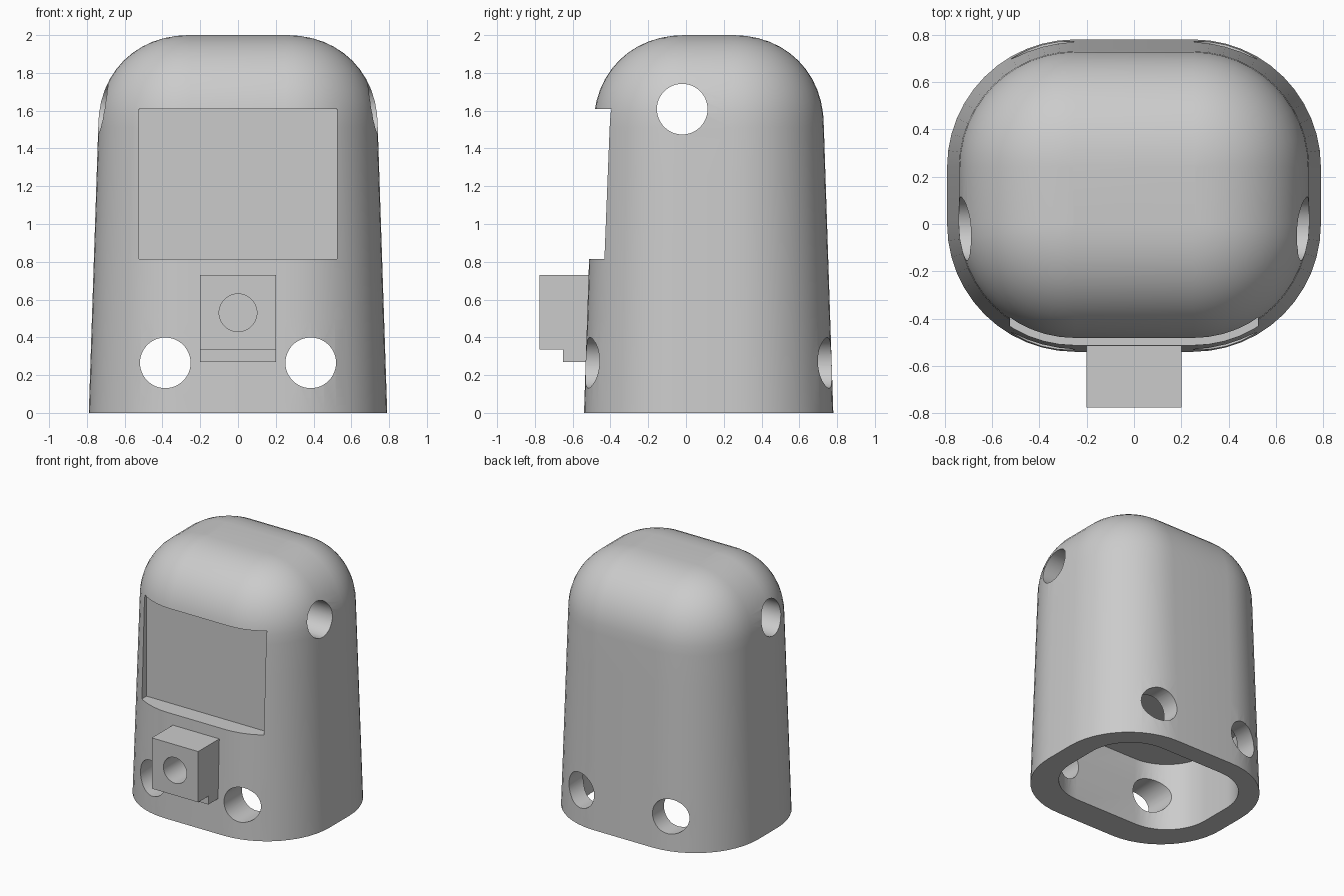
import bpy, bmesh, math
from mathutils import Matrix, Vector

if "Cube" in bpy.data.objects:
    bpy.data.objects.remove(bpy.data.objects["Cube"])

grey = bpy.data.materials.new("light grey")
grey.diffuse_color = (0.6, 0.6, 0.6, 1)
grey.use_nodes = True
grey.node_tree.nodes["Principled BSDF"].inputs["Base Color"].default_value = grey.diffuse_color


def finish(bm, name):
    bmesh.ops.recalc_face_normals(bm, faces=bm.faces[:])
    me = bpy.data.meshes.new(name)
    bm.to_mesh(me)
    bm.free()
    ob = bpy.data.objects.new(name, me)
    bpy.context.collection.objects.link(ob)
    me.materials.append(grey)
    return ob


def ring(bm, hx, y0, y1, r, z, n=12):
    """Rounded rectangle: core rectangle grown outward by r."""
    vs = []
    for k, (cx, cy) in enumerate([(hx, y1), (-hx, y1), (-hx, y0), (hx, y0)]):
        for i in range(n + 1):
            a = math.pi / 2 * (k + i / n)
            vs.append(bm.verts.new((cx + r * math.cos(a), cy + r * math.sin(a), z)))
    return vs


def loft(name, rings):
    bm = bmesh.new()
    loops = [ring(bm, *p) for p in rings]
    for a, b in zip(loops, loops[1:]):
        for i in range(len(a)):
            j = (i + 1) % len(a)
            bm.faces.new((a[i], a[j], b[j], b[i]))
    bm.faces.new(loops[0])
    bm.faces.new(loops[-1])
    return finish(bm, name)


def box(name, x, y, z):
    bm = bmesh.new()
    bmesh.ops.create_cube(bm, size=1)
    for v in bm.verts:
        v.co = Vector([(lo + hi) / 2 + c * (hi - lo) for c, (lo, hi) in zip(v.co, (x, y, z))])
    return finish(bm, name)


def rod(name, centre, axis, r, length):
    bm = bmesh.new()
    rot = Vector((0, 0, 1)).rotation_difference(Vector(axis)).to_matrix().to_4x4()
    bmesh.ops.create_cone(bm, cap_ends=True, segments=48, radius1=r, radius2=r,
                          depth=length, matrix=Matrix.Translation(centre) @ rot)
    return finish(bm, name)


def cut(ob, cutters):
    bpy.context.view_layer.objects.active = ob
    for c in cutters:
        m = ob.modifiers.new("cut", 'BOOLEAN')
        m.operation, m.solver, m.object = 'DIFFERENCE', 'EXACT', c
        bpy.ops.object.modifier_apply(modifier=m.name)
        bpy.data.objects.remove(c)


# tapered shell with a rounded dome
rings = [(0.25, 0.0, 0.24, 0.54 - 0.05 * i / 6, 1.51 * i / 6) for i in range(7)]
for i in range(1, 13):
    a = math.pi / 2 * i / 12
    r = max(0.49 * math.cos(a) ** 0.93, 0.01)
    rings.append((0.25, 0.0, 0.24, r, 1.51 + 0.49 * math.sin(a) ** 0.93))
shell = loft("shell", rings)

# base cavity, screen recess, leg holes and arm hole
cutters = [
    loft("base_cavity", [(0.27, 0.04, 0.28, 0.35, -0.1), (0.27, 0.04, 0.28, 0.35, 0.53)]),
    box("screen_recess", (-0.525, 0.525), (-1, -0.375), (0.815, 1.61)),
    rod("arm_hole", (0, -0.02, 1.608), (1, 0, 0), 0.134, 2),
]
for s in (-1, 1):
    cutters.append(rod("leg_hole", (s * 0.385, 0.12, 0.265), (0, 1, 0), 0.134, 2))
cut(shell, cutters)

# front block with notched lower edge and round socket
block = box("front_block", (-0.2, 0.2), (-0.775, -0.45), (0.27, 0.73))
cut(block, [box("notch", (-0.3, 0.3), (-0.9, -0.65), (0.2, 0.335)),
            rod("socket", (0, -0.75, 0.53), (0, 1, 0), 0.1, 0.4)])

for ob in (shell, block):
    bpy.ops.object.select_all(action='DESELECT')
    ob.select_set(True)
    bpy.context.view_layer.objects.active = ob
    bpy.ops.object.shade_smooth_by_angle(angle=math.radians(32))
